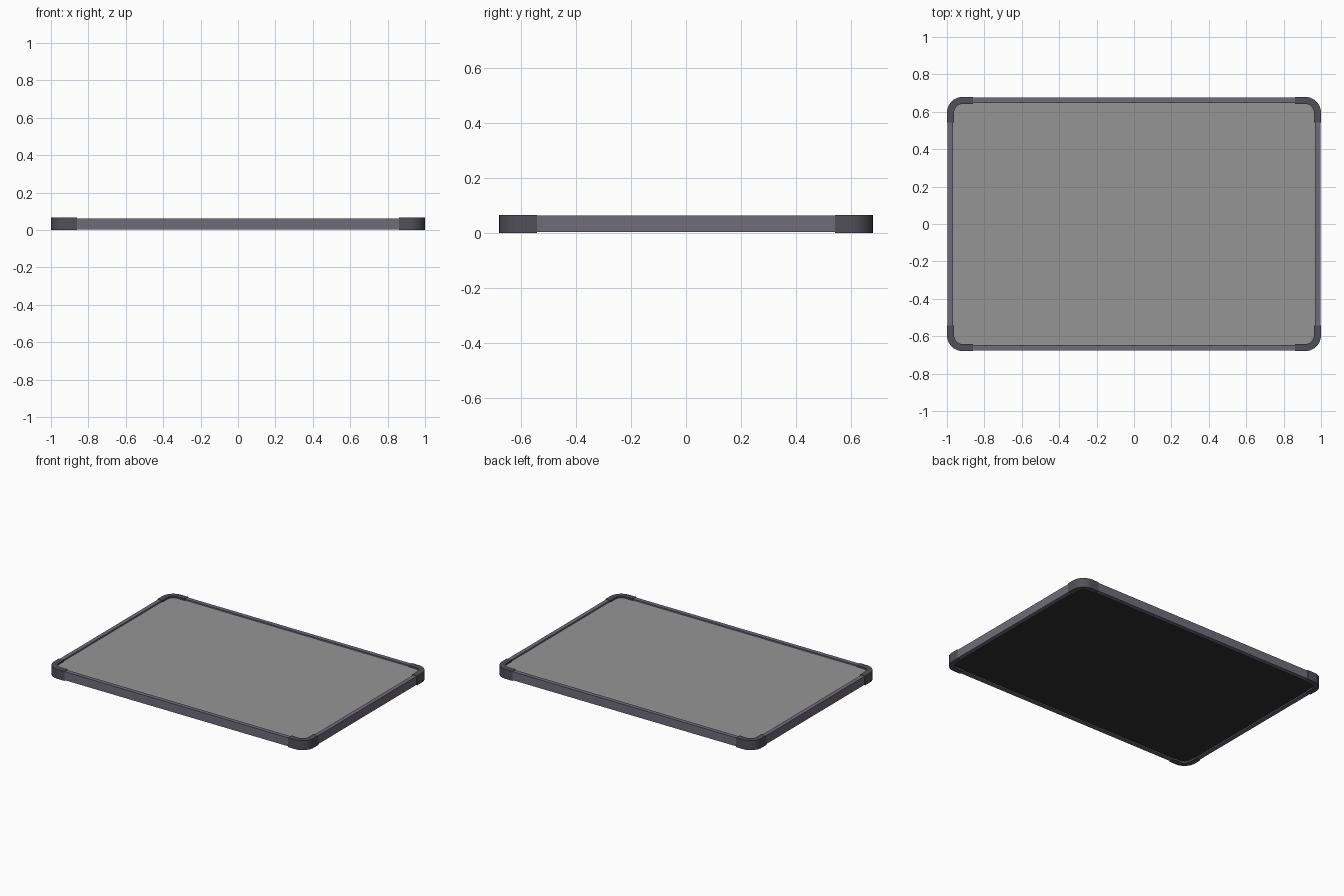
import bpy, bmesh
from math import sin, cos, pi

if "Cube" in bpy.data.objects:
    bpy.data.objects.remove(bpy.data.objects["Cube"])

HX, HY, H = 1.0, 0.68, 0.066      # half length, half width, height


def material(name, rgb):
    m = bpy.data.materials.new(name)
    m.diffuse_color = (*rgb, 1)
    m.use_nodes = True
    m.node_tree.nodes["Principled BSDF"].inputs["Base Color"].default_value = m.diffuse_color
    return m


RAIL = material("rail_grey", (0.16, 0.15, 0.19))
CAP = material("cap_dark", (0.08, 0.08, 0.095))
FACE = material("board_grey", (0.3, 0.3, 0.3))
BACK = material("backing_dark", (0.03, 0.03, 0.033))


def prism(name, outline, z0, z1, mat, smooth=False):
    bm = bmesh.new()
    face = bm.faces.new([bm.verts.new((x, y, z0)) for x, y in outline])
    ext = bmesh.ops.extrude_face_region(bm, geom=[face])
    verts = [v for v in ext["geom"] if isinstance(v, bmesh.types.BMVert)]
    bmesh.ops.translate(bm, verts=verts, vec=(0, 0, z1 - z0))
    bmesh.ops.recalc_face_normals(bm, faces=bm.faces)
    me = bpy.data.meshes.new(name)
    bm.to_mesh(me)
    bm.free()
    me.materials.append(mat)
    ob = bpy.data.objects.new(name, me)
    bpy.context.collection.objects.link(ob)
    if smooth:
        bpy.ops.object.select_all(action='DESELECT')
        ob.select_set(True)
        bpy.context.view_layer.objects.active = ob
        bpy.ops.object.shade_smooth_by_angle(angle=0.6)
    return ob


def box(name, x0, x1, y0, y1, z0, z1, mat):
    return prism(name, [(x0, y0), (x1, y0), (x1, y1), (x0, y1)], z0, z1, mat)


# writing surface and backing, both recessed inside the frame
box("board_surface", -0.972, 0.972, -0.652, 0.652, 0.03, 0.054, FACE)
box("board_backing", -0.972, 0.972, -0.652, 0.652, 0.012, 0.03, BACK)

# frame rails
for s, side in ((-1, "front"), (1, "back")):
    ys = sorted((s * 0.648, s * 0.677))
    box(side + "_rail", -0.88, 0.88, *ys, 0.004, 0.063, RAIL)
for s, side in ((-1, "left"), (1, "right")):
    xs = sorted((s * 0.968, s * 0.997))
    box(side + "_rail", *xs, -0.56, 0.56, 0.004, 0.063, RAIL)

# rounded L-shaped corner caps
R, T, ARM, N = 0.085, 0.038, 0.138, 12
cx, cy = HX - R, HY - R
arc = [(cos(i * pi / 2 / N), sin(i * pi / 2 / N)) for i in range(N + 1)]
outer = [(cx + R * c, cy + R * s) for c, s in arc]
inner = [(cx + (R - T) * c, cy + (R - T) * s) for c, s in reversed(arc)]
profile = ([(HX, HY - ARM)] + outer + [(HX - ARM, HY), (HX - ARM, HY - T)]
           + inner + [(HX - T, HY - ARM)])
for sx, side in ((-1, "left"), (1, "right")):
    for sy, end in ((-1, "front"), (1, "back")):
        prism(f"{end}_{side}_corner_cap", [(sx * x, sy * y) for x, y in profile],
              0, H, CAP, smooth=True)
